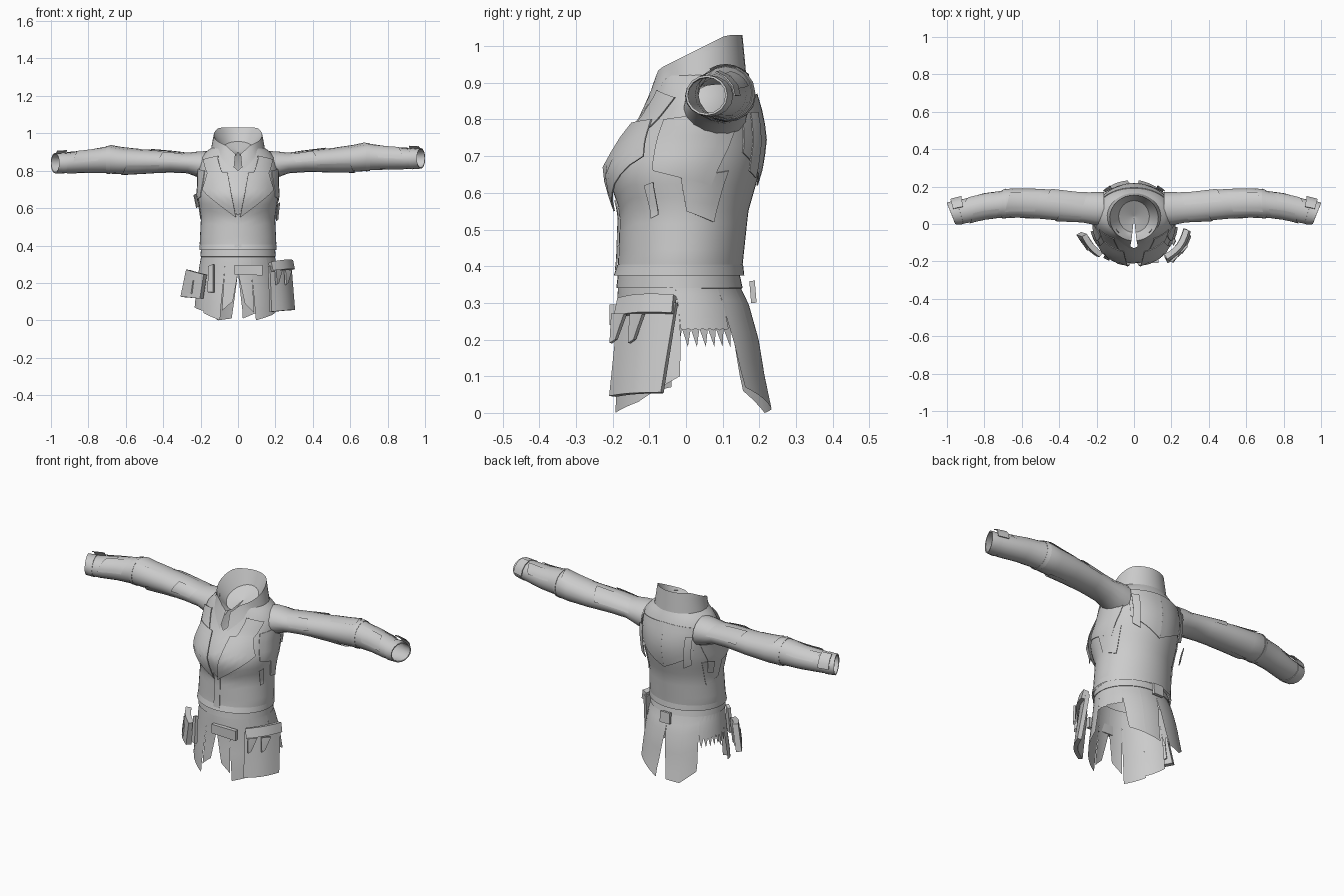
import bpy, bmesh, math
from mathutils import Vector

cube = bpy.data.objects.get("Cube")
if cube:
    bpy.data.objects.remove(cube, do_unlink=True)

CLOTH = bpy.data.materials.new("plain_grey_cloth")
CLOTH.use_nodes = True
GREY = (0.6, 0.6, 0.6, 1)
CLOTH.diffuse_color = GREY
CLOTH.node_tree.nodes["Principled BSDF"].inputs["Base Color"].default_value = GREY


def lerp(a, b, t):
    return a + (b - a) * t


def sample(table, key):
    """Linear lookup in rows whose first entry is the key."""
    for lo, hi in zip(table, table[1:]):
        if key <= hi[0]:
            t = max(0, (key - lo[0]) / (hi[0] - lo[0]))
            return [lerp(p, q, t) for p, q in zip(lo[1:], hi[1:])]
    return table[-1][1:]


def sheet(name, fn, nu, nv, thick=0.0, offset=0.0, closed=False):
    """Surface made from fn(u, v), optionally given a cloth thickness."""
    bm = bmesh.new()
    cols = nu if closed else nu + 1
    grid = [[bm.verts.new(fn(i / nu, j / nv)) for i in range(cols)] for j in range(nv + 1)]
    for j in range(nv):
        for i in range(nu):
            k = (i + 1) % cols
            bm.faces.new((grid[j][i], grid[j][k], grid[j + 1][k], grid[j + 1][i]))
    mesh = bpy.data.meshes.new(name)
    bm.to_mesh(mesh)
    bm.free()
    ob = bpy.data.objects.new(name, mesh)
    bpy.context.collection.objects.link(ob)
    mesh.materials.append(CLOTH)
    bpy.ops.object.select_all(action='DESELECT')
    ob.select_set(True)
    bpy.context.view_layer.objects.active = ob
    if thick:
        mod = ob.modifiers.new("thickness", 'SOLIDIFY')
        mod.thickness, mod.offset = thick, offset
        bpy.ops.object.modifier_apply(modifier=mod.name)
    bpy.ops.object.shade_smooth_by_angle(angle=math.radians(35))


# Cross sections: height, half width, front y, back y
TORSO = [(.375, .2, -.19, .152), (.41, .205, -.185, .155), (.55, .198, -.18, .17),
         (.62, .208, -.205, .19), (.67, .217, -.212, .205), (.74, .212, -.175, .215),
         (.80, .214, -.13, .208), (.86, .205, -.098, .193), (.90, .175, -.085, .175),
         (.93, .125, -.08, .156), (.95, .105, -.075, .15)]
SKIRT = [(0, .245, -.21, .237), (.1, .235, -.204, .215), (.2, .22, -.194, .198),
         (.3, .205, -.188, .17), (.35, .195, -.185, .145), (.4, .193, -.178, .14)]


def on_body(table, deg, z, out=0.0):
    """Point at an angle around the body, 0 in front and 90 on its left."""
    w, front, back = sample(table, z)
    a = math.radians(deg)
    return Vector(((w + out) * math.sin(a),
                   (front + back) / 2 - ((back - front) / 2 + out) * math.cos(a), z))


def neck_edge(deg):
    d = min(deg % 360, 360 - deg % 360)
    return lerp(.80, .94, min(1, d / 42))


# Torso with a V-shaped neck opening
sheet("torso", lambda u, v: on_body(TORSO, 360 * u, lerp(.375, neck_edge(360 * u), v)),
      48, 16, closed=True)


def collar_rim(deg):
    a = math.radians(deg)
    y = .032 - .122 * math.cos(a)
    dip = .05 * max(0, 1 - min(deg, 360 - deg) / 30)
    return Vector((.13 * math.sin(a), y, min(1.03, .925 + .5 * (y + .1)) - dip))


def collar(u, v):
    deg = lerp(6, 354, u)
    low = on_body(TORSO, deg, neck_edge(deg) - .02, .002)
    return low.lerp(collar_rim(deg), v)


def lining(u, v):
    """Inside of the collar, folding in to the neck and closing below it."""
    deg = lerp(6, 354, u)
    a = math.radians(deg)
    y = .04 - .085 * math.cos(a)
    neck = Vector((.082 * math.sin(a), y, .9 + .45 * y))
    middle = Vector((0, .04, .9))
    rim = collar_rim(deg)
    return rim.lerp(neck, 2 * v) if v <= .5 else neck.lerp(middle, 1.96 * (v - .5))


sheet("collar", collar, 32, 4)
sheet("collar_lining", lining, 32, 8)


def body_patch(name, corners, out=.01, thick=.004, n=6):
    """Cloth panel following the body; corners are (angle, height)."""
    a, b, c, d = [Vector(p) for p in corners]

    def fn(u, v):
        p = a.lerp(b, u).lerp(d.lerp(c, u), v)
        return on_body(TORSO, p.x, p.y, out)
    sheet(name, fn, n, n, thick)


# Panels repeated on both sides
PAIRS = [("lapel", .016, [(3, .55), (56, .70), (44, .80), (14, .79)]),
         ("lapel_upper", .01, [(20, .77), (46, .78), (60, .86), (32, .88)]),
         ("front_edge", .004, [(0, .39), (5, .39), (5, .58), (0, .56)]),
         ("armhole_panel", .004, [(66, .66), (112, .62), (128, .83), (55, .80)]),
         ("side_panel", .003, [(92, .55), (118, .52), (125, .66), (88, .64)]),
         ("back_yoke", .004, [(180, .62), (135, .71), (130, .86), (180, .87)]),
         ("shoulder_blade_strap", .024, [(150, .64), (140, .66), (136, .82), (146, .82)])]
for side, s in (("left", 1), ("right", -1)):
    for part, out, corners in PAIRS:
        body_patch(side + "_" + part, [(s * a, z) for a, z in corners], out)

# Loose straps hanging beside the chest
body_patch("left_chest_strap", [(64, .53), (70, .54), (69, .63), (62, .62)], .03)
body_patch("right_chest_strap", [(-112, .6), (-120, .61), (-120, .68), (-110, .67)], .035)

# Waist band and jacket hem
sheet("hem", lambda u, v: on_body(TORSO, 360 * u, lerp(.375, .405, v), .006 * (1 - v) + .001),
      48, 2, closed=True)
sheet("belt", lambda u, v: on_body(SKIRT, 360 * u, lerp(.34, .375, v), .003),
      48, 1, .003, closed=True)

# Ragged skirt panels: top angles, bottom angles, bottom heights
PANELS = [(0, 20, 9, 21, .09, .04), (20, 50, 23, 50, .0, .03), (50, 86, 50, 83, .03, .1),
          (128, 155, 136, 156, .07, .04), (155, 180, 156, 174, .04, .01),
          (180, 205, 188, 206, .01, .0), (205, 230, 206, 226, .0, .06),
          (280, 310, 283, 310, .07, .05), (310, 340, 310, 337, .04, .0),
          (340, 360, 339, 351, .05, .1)]


def skirt_panel(name, t0, t1, b0, b1, z0, z1):
    def fn(u, v):
        z = lerp(lerp(z0, z1, u), .39, v)
        spread = min(1, max(0, (z - z0) / (.26 - z0)))
        return on_body(SKIRT, lerp(lerp(b0, b1, u), lerp(t0, t1, u), spread), z)
    sheet(name, fn, 6, 8)


for i, p in enumerate(PANELS):
    skirt_panel("skirt_panel_%d" % (i + 1), *p)

# Short skirt sides with torn teeth
for side, lo, hi, drop in (("left", 86, 128, .005), ("right", 230, 280, .05)):
    def torn(u, v):
        tooth = drop * (round(u * 14) % 2)
        return on_body(SKIRT, lerp(lo, hi, u), lerp(.23 - tooth, .39, v))
    sheet(side + "_skirt_side", torn, 14, 5)

# Sleeve rings: x, centre y, centre z, half depth, half height
SLEEVE = [(.16, .08, .825, .09, .08), (.21, .083, .833, .088, .07), (.27, .087, .841, .08, .055),
          (.36, .095, .85, .08, .058), (.5, .108, .857, .08, .064), (.62, .112, .864, .078, .07),
          (.68, .11, .872, .078, .074), (.71, .105, .873, .072, .07), (.8, .095, .868, .07, .062),
          (.9, .07, .864, .064, .056), (.95, .06, .864, .06, .052), (.978, .056, .866, .054, .052)]


def sleeve_point(s, x, turn, out=0.0):
    y, z, ry, rz = sample(SLEEVE, x)
    lower = 0 if s > 0 else .026 * max(0, x - .3) / .7
    a = turn * math.tau
    slant = .022 * max(0, min(1, (x - .85) / .1)) * math.cos(a)
    return Vector((s * (x + slant), y + (ry + out) * math.cos(a),
                   z - lower + (rz + out) * math.sin(a)))


# Sleeves, cuffs and loose patches
PATCHES = [(.24, .44, .02, .22), (.42, .6, .55, .75), (.5, .66, .12, .34), (.72, .86, .3, .5),
           (.74, .88, .05, .2), (.28, .4, .35, .5)]
for side, s in (("left", 1), ("right", -1)):
    sheet(side + "_sleeve", lambda u, v: sleeve_point(s, SLEEVE[round(v * 11)][0], u),
          16, 11, closed=True)
    sheet(side + "_elbow_band", lambda u, v: sleeve_point(s, lerp(.685, .705, v), u, .002),
          16, 1, .002, closed=True)
    sheet(side + "_cuff", lambda u, v: sleeve_point(s, lerp(.93, .978, v), u, .0),
          16, 2, .006, closed=True)
    for i, (x0, x1, a0, a1) in enumerate(PATCHES):
        sheet("%s_sleeve_patch_%d" % (side, i + 1),
              lambda u, v: sleeve_point(s, lerp(x0, x1, v) + .03 * u, lerp(a0, a1, u), .001 + .005 * v),
              5, 3)
    sheet(side + "_cuff_tab", lambda u, v: sleeve_point(s, lerp(.91, .96, v), lerp(.0, .2, u), .016),
          3, 1, .004)


def slab(name, bl, br, tr, tl, thick, bulge=0.0):
    """Bent plate between four corners, seen from outside."""
    bl, br, tr, tl = map(Vector, (bl, br, tr, tl))
    out = (br - bl).cross(tl - bl).normalized()

    def fn(u, v):
        swell = bulge * math.sin(math.pi * u)
        return bl.lerp(br, u).lerp(tl.lerp(tr, u), v) + out * swell
    sheet(name, fn, 6, 4, thick)


# Hip pouches, buckle and hanging tabs
slab("left_pouch", (.175, -.2, .045), (.295, -.065, .055), (.275, -.025, .3), (.165, -.175, .29), .022, .022)
slab("left_pouch_flap", (.18, -.185, .26), (.29, -.035, .27), (.28, -.03, .32), (.17, -.175, .31), .03, .022)
for i, shift in enumerate((0, .05)):
    slab("left_pouch_strap_%d" % (i + 1), (.205 + shift, -.205 + shift, .19), (.215 + shift, -.19 + shift, .2),
         (.235 + shift, -.165 + shift, .27), (.2 + shift, -.2 + shift, .27), .012)
slab("right_pouch", (-.295, -.05, .125), (-.195, -.16, .115), (-.175, -.165, .245), (-.265, -.06, .27), .03, .01)
slab("right_pouch_flap", (-.275, -.07, .15), (-.235, -.13, .14), (-.225, -.13, .21), (-.265, -.07, .22), .04)
slab("right_tab", (-.16, -.175, .15), (-.13, -.19, .15), (-.13, -.18, .3), (-.155, -.165, .29), .016)
slab("front_plate", (-.02, -.197, .245), (.13, -.197, .24), (.13, -.197, .295), (-.02, -.197, .295), .022)
slab("back_tab", (.03, .185, .3), (-.03, .185, .3), (-.03, .18, .36), (.03, .18, .36), .015)
